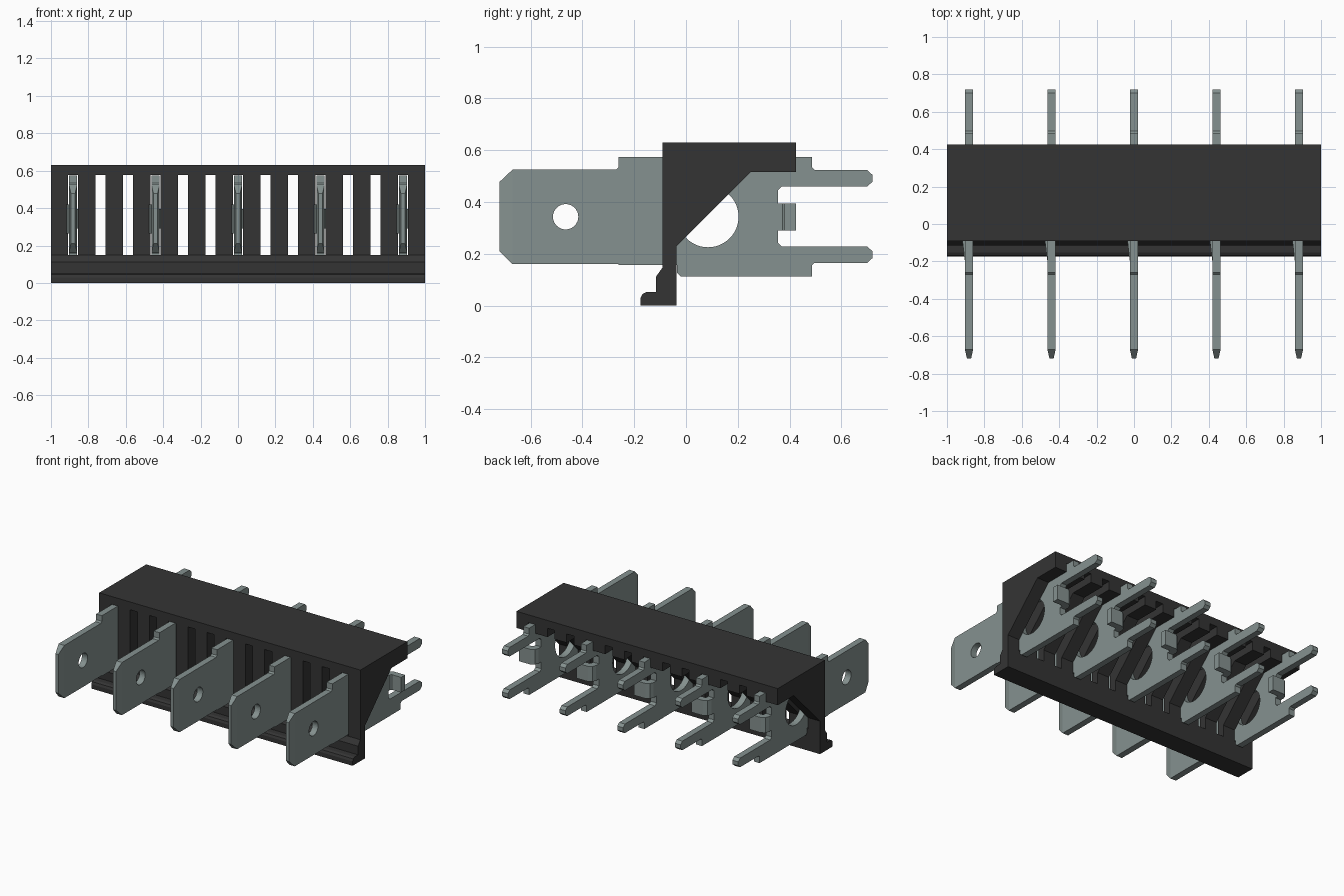
import bpy, bmesh, math
from mathutils import Vector

if "Cube" in bpy.data.objects:
    bpy.data.objects.remove(bpy.data.objects["Cube"], do_unlink=True)


def material(name, rgb):
    m = bpy.data.materials.new(name)
    m.use_nodes = True
    m.diffuse_color = (*rgb, 1)
    node = next(n for n in m.node_tree.nodes if n.type == 'BSDF_PRINCIPLED')
    node.inputs["Base Color"].default_value = (*rgb, 1)
    return m


BLACK = material("black plastic", (0.034, 0.034, 0.034))
METAL = material("grey metal", (0.235, 0.285, 0.277))


def add_prism(bm, pts, lo, hi, axis='X'):
    """Extrude a closed outline: (y, z) points along X, or (x, y) points along Z."""
    def place(p, t):
        return Vector((t, p[0], p[1])) if axis == 'X' else Vector((p[0], p[1], t))
    a = [bm.verts.new(place(p, lo)) for p in pts]
    b = [bm.verts.new(place(p, hi)) for p in pts]
    bm.faces.new(a)
    bm.faces.new(b)
    for i in range(len(pts)):
        j = (i + 1) % len(pts)
        bm.faces.new((a[i], a[j], b[j], b[i]))


def finish(bm, name, mat=None):
    bmesh.ops.recalc_face_normals(bm, faces=bm.faces[:])
    me = bpy.data.meshes.new(name)
    bm.to_mesh(me)
    bm.free()
    if mat:
        me.materials.append(mat)
    ob = bpy.data.objects.new(name, me)
    bpy.context.collection.objects.link(ob)
    return ob


def cut(ob, cutter):
    cutter.hide_render = True
    mod = ob.modifiers.new("cut", 'BOOLEAN')
    mod.operation = 'DIFFERENCE'
    mod.solver = 'EXACT'
    mod.object = cutter
    bpy.context.view_layer.objects.active = ob
    bpy.ops.object.modifier_apply(modifier=mod.name)
    bpy.data.objects.remove(cutter, do_unlink=True)


def circle(cy, cz, r, n):
    return [(cy + r * math.cos(2 * math.pi * i / n),
             cz + r * math.sin(2 * math.pi * i / n)) for i in range(n)]


def rect(y0, y1, z0, z1):
    return [(y0, z0), (y1, z0), (y1, z1), (y0, z1)]


PITCH = 0.147

# Housing: gusset-shaped section with a row of slots through it
section = [(-0.09, 0.63), (0.425, 0.63), (0.425, 0.515), (0.25, 0.515),
           (-0.037, 0.228), (-0.037, 0), (-0.175, 0), (-0.175, 0.03),
           (-0.168, 0.045), (-0.152, 0.053), (-0.115, 0.053),
           (-0.115, 0.113), (-0.09, 0.148)]
bm = bmesh.new()
add_prism(bm, section, -1, 1)
housing = finish(bm, "housing", BLACK)
bm = bmesh.new()
for k in range(-6, 7):
    add_prism(bm, rect(-0.3, 0.6, 0.148, 0.576), k * PITCH - 0.0275, k * PITCH + 0.0275)
cut(housing, finish(bm, "slot_cutter"))

# Terminal: flat blade in front, two solder pins behind
T = 0.022
blade = [(-0.72, 0.21), (-0.67, 0.16), (-0.26, 0.16), (-0.26, 0.156),
         (-0.034, 0.156), (-0.034, 0.125), (-0.02, 0.112), (0.487, 0.112),
         (0.487, 0.155), (0.497, 0.165), (0.70, 0.165), (0.72, 0.183),
         (0.72, 0.21), (0.70, 0.228), (0.37, 0.228), (0.355, 0.243),
         (0.355, 0.445), (0.37, 0.46), (0.70, 0.46), (0.72, 0.478),
         (0.72, 0.505), (0.70, 0.523), (0.497, 0.523), (0.487, 0.533),
         (0.487, 0.574), (-0.26, 0.574), (-0.26, 0.535), (-0.27, 0.525),
         (-0.67, 0.525), (-0.72, 0.478)]
bm = bmesh.new()
add_prism(bm, blade, -T, T)
# Thin the leading edge of the blade
bmesh.ops.bisect_plane(bm, geom=bm.verts[:] + bm.edges[:] + bm.faces[:],
                       plane_co=(0, -0.67, 0), plane_no=(0, 1, 0))
for v in bm.verts:
    if v.co.y < -0.7:
        v.co.x *= 0.5
terminal = finish(bm, "terminal_1", METAL)
bm = bmesh.new()
add_prism(bm, circle(-0.465, 0.343, 0.049, 32), -0.1, 0.1)
add_prism(bm, circle(0.085, 0.343, 0.118, 48), -0.1, 0.1)
cut(terminal, finish(bm, "hole_cutter"))

# Bent stop tab between the pins
tab_outline = [(-T, 0.34), (-T, 0.385), (-0.012, 0.41), (0.012, 0.425),
               (0.1, 0.425), (0.1, 0.381), (0.03, 0.381), (T, 0.373), (T, 0.34)]
bm = bmesh.new()
add_prism(bm, tab_outline, 0.29, 0.395, 'Z')
tab = finish(bm, "stop_tab_1", METAL)

# Spring barb pressed out of the blade side
bm = bmesh.new()
add_prism(bm, [(-0.015, -0.2), (-T, -0.2), (-0.035, -0.092), (-0.015, -0.092)],
          0.265, 0.42, 'Z')
barb = finish(bm, "barb_1", METAL)

# Five terminals, one in every third slot
for i in range(5):
    x = (i - 2) * 3 * PITCH
    for part in (terminal, tab, barb):
        if i == 0:
            part.location.x = x
        else:
            copy = bpy.data.objects.new(part.name[:-1] + str(i + 1), part.data)
            copy.location.x = x
            bpy.context.collection.objects.link(copy)
